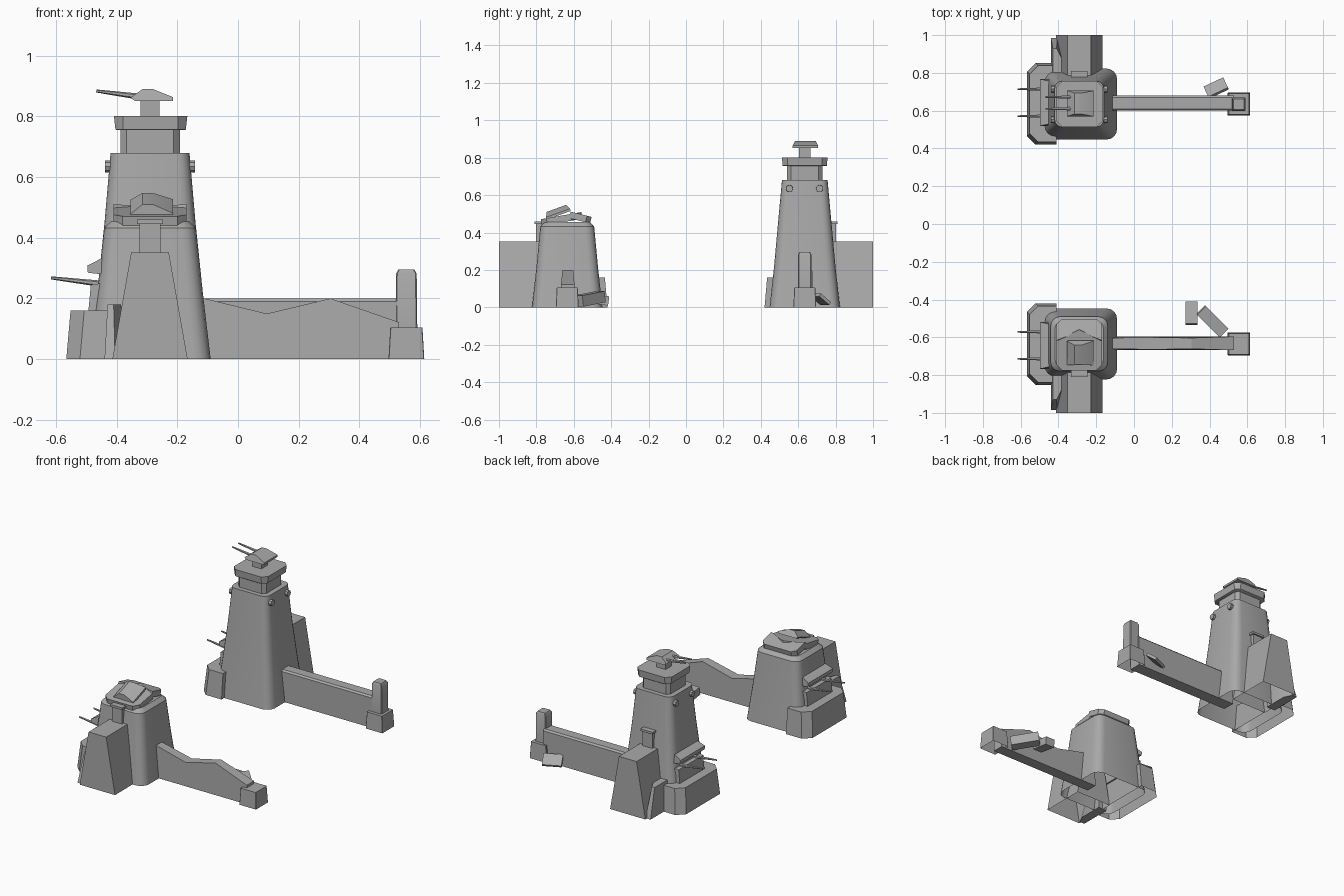
import bpy, bmesh, math
from mathutils import Vector

cube = bpy.data.objects.get("Cube")
if cube:
    bpy.data.objects.remove(cube, do_unlink=True)

stone = bpy.data.materials.new("grey_stone")
stone.use_nodes = True
stone.diffuse_color = (0.4, 0.4, 0.4, 1)
stone.node_tree.nodes["Principled BSDF"].inputs["Base Color"].default_value = (0.4, 0.4, 0.4, 1)


def finish(name, bm, loc=(0, 0, 0), rot=(0, 0, 0)):
    """Turn a bmesh into a shaded, coloured object."""
    bmesh.ops.recalc_face_normals(bm, faces=bm.faces)
    mesh = bpy.data.meshes.new(name)
    bm.to_mesh(mesh)
    bm.free()
    mesh.materials.append(stone)
    ob = bpy.data.objects.new(name, mesh)
    bpy.context.collection.objects.link(ob)
    ob.location = loc
    ob.rotation_euler = [math.radians(a) for a in rot]
    bpy.ops.object.select_all(action='DESELECT')
    ob.select_set(True)
    bpy.context.view_layer.objects.active = ob
    bpy.ops.object.shade_smooth_by_angle(angle=math.radians(32))
    return ob


def skin(name, rings, bottom=True, loc=(0, 0, 0), rot=(0, 0, 0)):
    """Bridge matching rings of points, capping the last and optionally the first."""
    bm = bmesh.new()
    loops = [[bm.verts.new(p) for p in ring] for ring in rings]
    for a, b in zip(loops, loops[1:]):
        for i in range(len(a)):
            j = (i + 1) % len(a)
            bm.faces.new((a[i], a[j], b[j], b[i]))
    bm.faces.new(loops[-1])
    if bottom:
        bm.faces.new(loops[0][::-1])
    return finish(name, bm, loc, rot)


def rounded(hx, hy, r, z, segs):
    """Rounded rectangle at height z."""
    pts = []
    for k, (sx, sy) in enumerate(((1, 1), (-1, 1), (-1, -1), (1, -1))):
        for i in range(segs + 1):
            a = math.pi / 2 * (k + i / segs)
            pts.append((sx * (hx - r) + r * math.cos(a), sy * (hy - r) + r * math.sin(a), z))
    return pts


def tower(name, levels, x, y, segs=1, bottom=True, rot=(0, 0, 0), z=0):
    """Stack of rounded rectangles: levels are (z, half x, half y, radius)."""
    rings = [rounded(hx, hy, r, h, segs) for h, hx, hy, r in levels]
    return skin(name, rings, bottom, (x, y, z), rot)


def slab(name, pts, loc=(0, 0, 0), rot=(0, 0, 0)):
    """Side profile of (x, z, half thickness), extended both ways along y."""
    return skin(name, [[(x, s * t, z) for x, z, t in pts] for s in (-1, 1)], True, loc, rot)


def box(name, size, loc, rot=(0, 0, 0)):
    x, y, z = (v / 2 for v in size)
    return slab(name, [(-x, -z, y), (x, -z, y), (x, z, y), (-x, z, y)], loc, rot)


def rod(name, a, b, r1, r2, sides=6):
    """Tapered cylinder between two points."""
    a, b = Vector(a), Vector(b)
    bm = bmesh.new()
    bmesh.ops.create_cone(bm, cap_ends=True, segments=sides, radius1=r1, radius2=r2, depth=(b - a).length)
    q = (b - a).to_track_quat('Z', 'Y')
    for v in bm.verts:
        v.co = q @ v.co + (a + b) / 2
    return finish(name, bm)


def turret(name, loc, rot=(0, 0, 0)):
    w, n = 0.068, 0.055
    return slab(name, [(-0.055, 0, w), (0.07, 0, w), (0.07, 0.013, w), (0.005, 0.039, n),
                       (-0.03, 0.039, n), (-0.07, 0.01, w)], loc, rot)


CX, CY = -0.29, 0.635

# Works shared by both towers, mirrored front to back
for s, tag in ((1, "back"), (-1, "front")):
    # low bastion on the right-hand side, open underneath
    rings = []
    for z, i in ((0, 0), (0.16, 0.014)):
        x0, x1, y0, y1, c = -0.566 + i, -0.41, 0.42 + i, 0.852 - i, 0.045
        rings.append([(x, s * y, z) for x, y in
                      ((x1, y0), (x1, y1), (x0 + c, y1), (x0, y1 - c), (x0, y0 + c), (x0 + c, y0))])
    skin(tag + "_bastion", rings, False)

    # gun casemate with a visor over a slot
    t, u = 0.124, 0.112
    slab(tag + "_casemate", [(-0.40, 0.15, t), (-0.494, 0.15, t), (-0.485, 0.245, t), (-0.452, 0.25, t),
                             (-0.452, 0.28, t), (-0.495, 0.285, t), (-0.497, 0.308, t),
                             (-0.445, 0.335, u), (-0.40, 0.335, u)], (0, s * 0.643, 0))
    for y in (0.571, 0.714):
        rod(tag + "_casemate_gun", (-0.44, s * y, 0.247), (-0.616, s * y, 0.268), 0.011, 0.005)

    # thick sloped curtain wall, open underneath
    rings = [[(CX + hx, s * y, z) for hx, y in ((-w, 0.72), (w, 0.72), (w, 1), (-w, 1))]
             for z, w in ((0, 0.124), (0.352, 0.062))]
    skin(tag + "_curtain_wall", rings, False)

    # hooded hatch above the curtain wall
    box(tag + "_hatch", (0.068, 0.06, 0.13), (CX, s * 0.772, 0.385))
    box(tag + "_hatch_hood", (0.086, 0.07, 0.014), (CX, s * 0.776, 0.453))

    # leaning side buttress
    rings = [[(x, s * y, z) for x, y in ((a, 0.78), (b, 0.78), (b, e - 0.05), (b - 0.025, e), (a, e))]
             for z, a, b, e in ((0, -0.44, -0.38, 0.985), (0.18, -0.43, -0.385, 0.93))]
    skin(tag + "_buttress", rings)

    # plinth at the far end of the thin wall
    tower(tag + "_wall_plinth", [(0, 0.059, 0.061, 0.002), (0.105, 0.053, 0.056, 0.002)],
          0.555, s * CY, bottom=False)

# Tall tower
tower("tall_tower_body", [(0, 0.2, 0.188, 0.055), (0.22, 0.174, 0.164, 0.052),
                          (0.45, 0.15, 0.143, 0.048), (0.68, 0.13, 0.122, 0.04)],
      CX, CY, 4, False)
tower("tower_neck", [(0.67, 0.098, 0.094, 0.02), (0.755, 0.098, 0.094, 0.02)], CX, CY)
tower("tower_cap", [(0.755, 0.112, 0.116, 0.025), (0.757, 0.116, 0.118, 0.025), (0.801, 0.121, 0.122, 0.03)],
      CX + 0.002, CY)
box("turret_post", (0.062, 0.06, 0.06), (CX, 0.635, 0.825))
turret("top_turret", (-0.285, 0.638, 0.851))
for y in (0.61, 0.672):
    rod("top_turret_gun", (-0.33, y, 0.866), (-0.467, y, 0.884), 0.010, 0.005)
for y in (0.553, 0.714):
    for d in (-1, 1):
        rod("tower_bolt", (CX + d * 0.11, y, 0.635), (CX + d * 0.149, y, 0.635), 0.021, 0.019, 8)

# Intact thin wall and end post
slab_pts = [(-0.04, 0), (0.04, 0), (0.04, 0.19), (0.03, 0.2), (-0.03, 0.2), (-0.04, 0.19)]
skin("intact_wall", [[(x, CY + 0.005 + y, z) for y, z in slab_pts] for x in (-0.2, 0.53)])
tower("wall_end_post", [(0.1, 0.036, 0.036, 0.004), (0.282, 0.034, 0.035, 0.004), (0.295, 0.027, 0.028, 0.004)],
      0.555, CY)
box("back_rubble_slab", (0.115, 0.075, 0.018), (0.435, 0.72, 0.043), (-38, 0, 25))

# Ruined tower
tower("ruined_tower_body", [(0, 0.2, 0.188, 0.055), (0.22, 0.174, 0.164, 0.052),
                            (0.432, 0.151, 0.144, 0.048), (0.455, 0.128, 0.122, 0.04)],
      CX, -CY, 4, False)

# Snapped cap: two halves that rise towards the break
front_half = [(-0.12, -0.09), (-0.09, -0.12), (0.09, -0.12), (0.12, -0.09), (0.12, 0.04), (0, 0.1), (-0.12, 0.04)]
skin("broken_cap_front", [[(x, y, z) for x, y in front_half] for z in (-0.018, 0.018)],
     True, (CX, -0.655, 0.474), (10, 0, 0))
back_half = [(-0.12, -0.05), (0, 0.0), (0.12, -0.05), (0.12, 0.04), (0.095, 0.065), (-0.095, 0.065), (-0.12, 0.04)]
skin("broken_cap_back", [[(x, y, z) for x, y in back_half] for z in (-0.018, 0.018)],
     True, (CX, -0.572, 0.482), (-14, 0, 0))
turret("fallen_turret", (-0.285, -0.68, 0.492), (20, 0, 0))

# Broken thin wall with a jagged top
t = 0.036
slab("broken_wall", [(-0.2, 0, t), (0.53, 0, t), (0.53, 0.122, t), (0.305, 0.2, t * 0.8),
                     (0.095, 0.15, t * 0.9), (-0.11, 0.2, t * 0.8), (-0.2, 0.2, t * 0.8)], (0, -0.632, 0))

# Fallen pieces of the end post
box("rubble_post_lower", (0.17, 0.066, 0.06), (0.415, -0.515, 0.045), (0, 8, -45))
box("rubble_post_upper", (0.064, 0.118, 0.05), (0.305, -0.472, 0.042), (-8, 0, 0))
